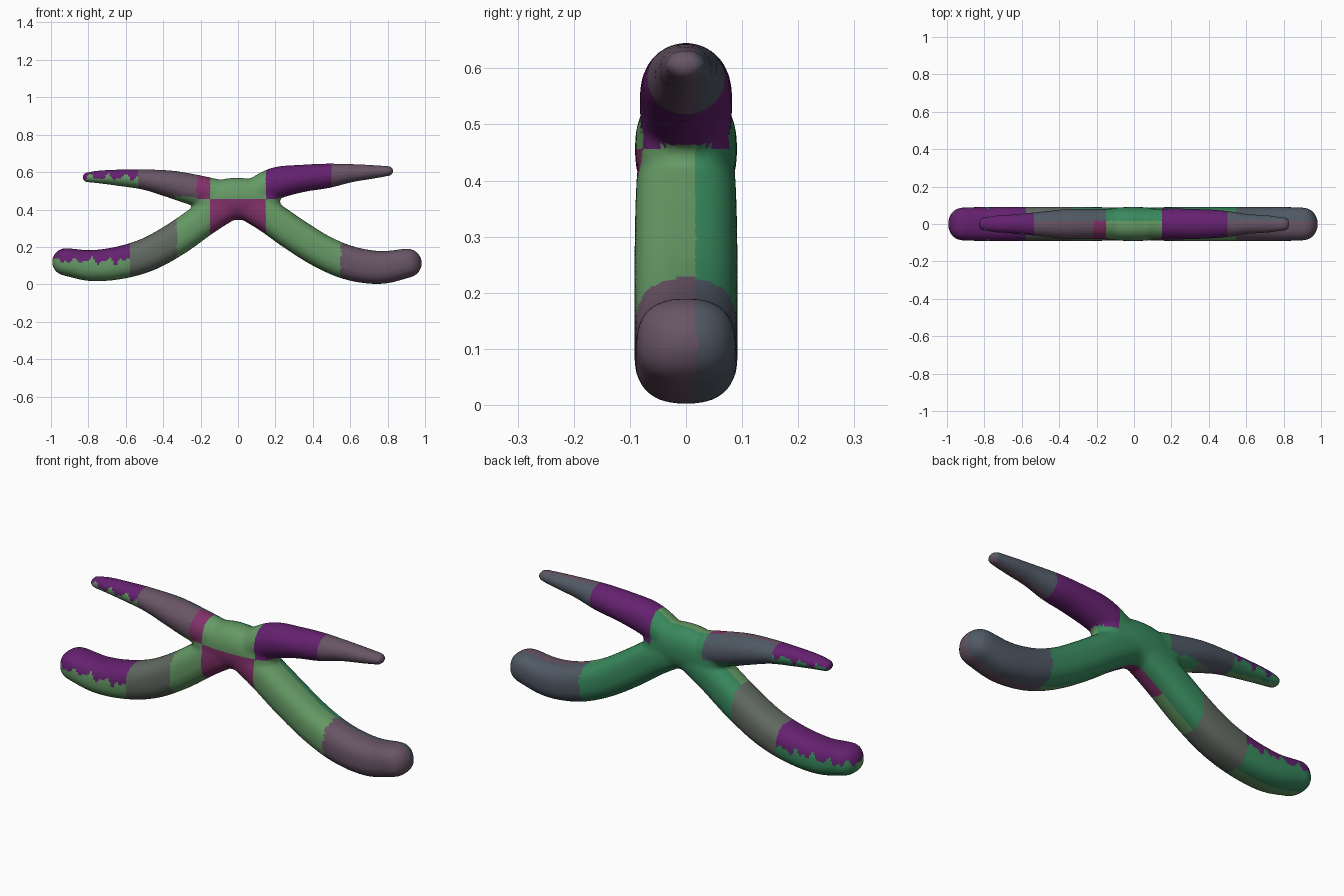
import bpy, bmesh, math
from mathutils import Vector

if "Cube" in bpy.data.objects:
    bpy.data.objects.remove(bpy.data.objects["Cube"])


def spline(pts, steps=6):
    """Catmull-Rom samples through (x, z, radius_z, radius_y) points."""
    p = [Vector(q) for q in pts]
    p = [2 * p[0] - p[1]] + p + [2 * p[-1] - p[-2]]
    out = []
    for i in range(1, len(p) - 2):
        a, b, c, d = p[i - 1:i + 3]
        for k in range(steps):
            t = k / steps
            out.append(0.5 * (2 * b + (c - a) * t + (2 * a - 5 * b + 4 * c - d) * t * t
                              + (3 * b - a - 3 * c + d) * t ** 3))
    return out + [p[-2]]


def limb(bm, pts, power=2.0, sides=32):
    """Closed tube with domed ends, bending in the xz plane."""
    path = spline(pts)
    tang = []
    for i in range(len(path)):
        d = path[min(i + 1, len(path) - 1)] - path[max(i - 1, 0)]
        tang.append(Vector((d[0], d[1])).normalized())
    sections = [(q[0], q[1], q[2], q[3], t) for q, t in zip(path, tang)]

    def dome(q, t, sign):
        res = []
        for a in (20, 40, 58, 73, 85):
            s, c = math.sin(math.radians(a)) * q[2] * sign, math.cos(math.radians(a))
            res.append((q[0] + t.x * s, q[1] + t.y * s, q[2] * c, q[3] * c, t))
        return res
    sections = dome(path[0], tang[0], -1)[::-1] + sections + dome(path[-1], tang[-1], 1)

    def bulge(v):
        return math.copysign(abs(v) ** (2 / power), v)
    rings = []
    for x, z, rz, ry, t in sections:
        ring = []
        for k in range(sides):
            a = 2 * math.pi * k / sides
            n, w = bulge(math.sin(a)) * rz, bulge(math.cos(a)) * ry
            ring.append(bm.verts.new((x - t.y * n, w, z + t.x * n)))
        rings.append(ring)
    for r, s in zip(rings, rings[1:]):
        for k in range(sides):
            j = (k + 1) % sides
            bm.faces.new((r[k], r[j], s[j], s[k]))
    bm.faces.new(rings[0][::-1])
    bm.faces.new(rings[-1])


bm = bmesh.new()
# lower right arm
limb(bm, [(0.02, .445, .085, .085), (.16, .365, .088, .09), (.3, .268, .09, .092), (.45, .175, .09, .092),
          (.6, .113, .091, .092), (.76, .09, .088, .092), (.905, .113, .078, .088)], 2.5)
# lower left arm
limb(bm, [(-.02, .445, .085, .085), (-.17, .355, .088, .09), (-.32, .25, .09, .092), (-.47, .165, .09, .092),
          (-.62, .118, .088, .092), (-.78, .1, .083, .092), (-.92, .12, .074, .088)], 2.5)
# upper right arm
limb(bm, [(.06, .475, .075, .08), (.2, .54, .085, .083), (.35, .567, .073, .08), (.48, .58, .066, .072),
          (.6, .594, .05, .055), (.72, .601, .037, .046), (.805, .606, .027, .036)])
# upper left arm
limb(bm, [(-.06, .475, .075, .08), (-.22, .502, .083, .082), (-.36, .536, .073, .08), (-.5, .56, .055, .066),
          (-.64, .57, .044, .053), (-.74, .574, .035, .045), (-.805, .572, .027, .036)])
# centre body
limb(bm, [(-.16, .44, .085, .08), (-.06, .455, .11, .09), (.05, .455, .11, .09), (.14, .445, .085, .08)], 2.3)
bmesh.ops.recalc_face_normals(bm, faces=bm.faces)
mesh = bpy.data.meshes.new("four_armed_body")
bm.to_mesh(mesh)
bm.free()
body = bpy.data.objects.new("four_armed_body", mesh)
bpy.context.collection.objects.link(body)
bpy.context.view_layer.objects.active = body
body.select_set(True)

# fuse the limbs into one soft skin
remesh = body.modifiers.new("fuse", 'REMESH')
remesh.mode = 'VOXEL'
remesh.voxel_size = 0.011
remesh.use_smooth_shade = True
soften = body.modifiers.new("soften", 'SMOOTH')
soften.factor = 0.5
soften.iterations = 4
for name in ("fuse", "soften"):
    bpy.ops.object.modifier_apply(modifier=name)

# colour patches
palette = {
    "purple": (.13, .015, .16), "green": (.13, .32, .13), "teal_green": (.04, .25, .11),
    "mauve": (.14, .09, .13), "slate": (.08, .10, .13), "moss_grey": (.12, .14, .12),
    "magenta": (.22, .03, .14),
}
for name, rgb in palette.items():
    mat = bpy.data.materials.new(name)
    mat.diffuse_color = (*rgb, 1)
    mat.use_nodes = True
    mat.node_tree.nodes["Principled BSDF"].inputs["Base Color"].default_value = mat.diffuse_color
    body.data.materials.append(mat)
names = list(palette)


def patch(c):
    x, y, z = c
    front = y < 0.02
    green = "green" if front else "teal_green"
    grey = "mauve" if front else "slate"
    wobble = .012 * math.sin(70 * x) + .008 * math.sin(131 * x + 40 * y)
    upper = z > .44 + .1 * min(abs(x), .5)
    if abs(x) < .15:
        if not front:
            return green
        return "magenta" if z < .455 else green
    if upper:
        if x > 0:
            return "purple" if x < .5 else grey
        if x < -.53:
            return "purple" if z > .572 + wobble else green
        return grey if x < -.22 or not front else "magenta"
    if x > 0:
        return green if x < .55 else grey
    if x < -.58:
        return "purple" if z > .125 + wobble else green
    return "moss_grey" if x < -.33 else green


for f in body.data.polygons:
    f.material_index = names.index(patch(f.center))
    f.use_smooth = True
